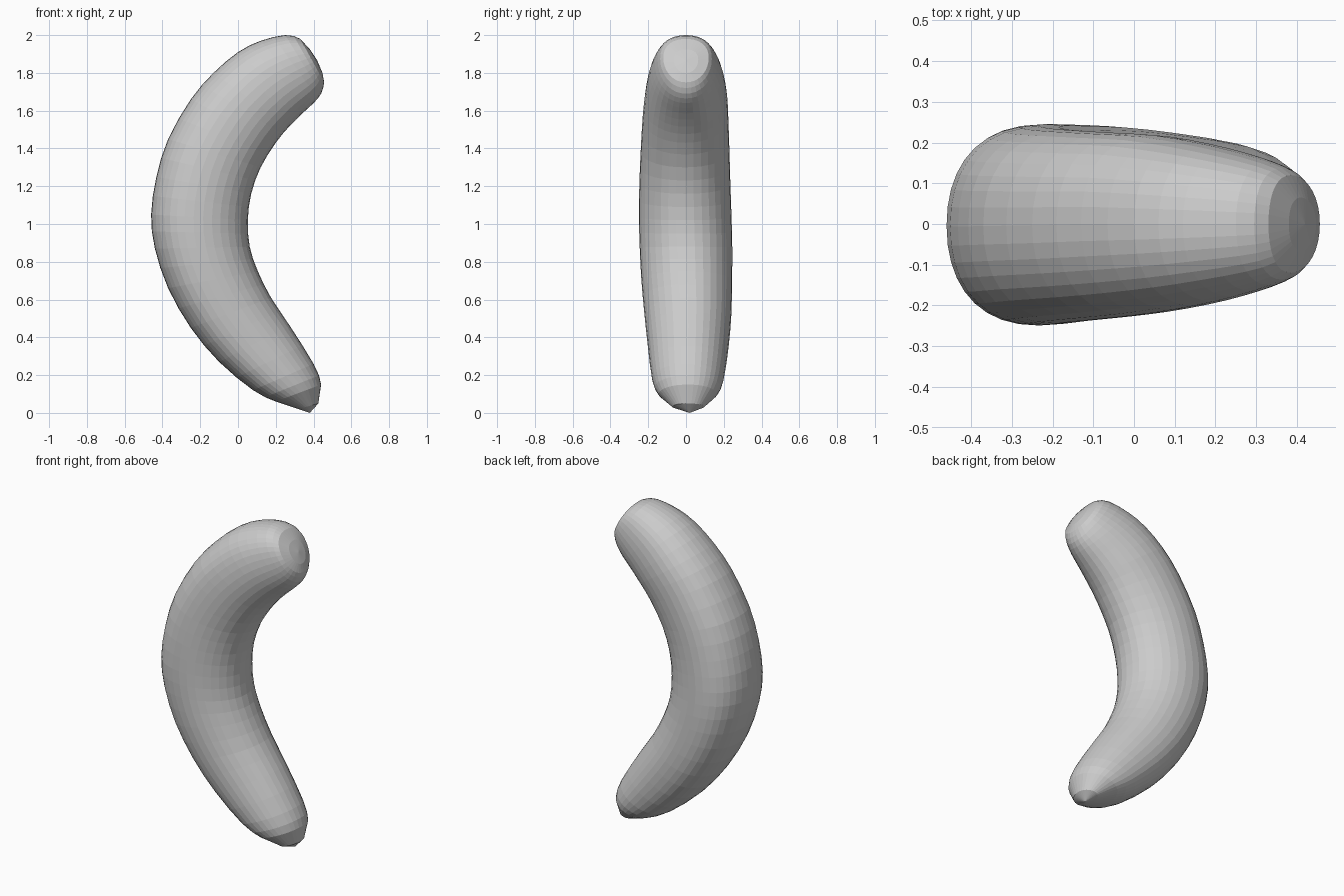
import bpy, bmesh, math
from mathutils import Vector

if "Cube" in bpy.data.objects:
    bpy.data.objects.remove(bpy.data.objects["Cube"])

# Cross-sections along the bend: outer x, outer z, inner x, inner z, half depth, y centre
SECTIONS = [
    (0.32, 0.02, 0.425, 0.05, 0.085, 0.012),
    (0.20, 0.06, 0.44, 0.15, 0.155, 0.01),
    (0.08, 0.12, 0.40, 0.26, 0.19, 0.01),
    (-0.10, 0.27, 0.275, 0.46, 0.214, 0.012),
    (-0.25, 0.45, 0.175, 0.61, 0.23, 0.01),
    (-0.37, 0.66, 0.105, 0.75, 0.24, 0.004),
    (-0.44, 0.87, 0.062, 0.88, 0.245, 0.0),
    (-0.46, 1.05, 0.052, 1.02, 0.245, -0.004),
    (-0.432, 1.25, 0.07, 1.16, 0.241, -0.006),
    (-0.37, 1.45, 0.12, 1.30, 0.235, -0.005),
    (-0.25, 1.66, 0.20, 1.43, 0.227, -0.003),
    (-0.13, 1.80, 0.27, 1.515, 0.218, 0.0),
    (0.00, 1.91, 0.34, 1.585, 0.20, 0.0),
    (0.12, 1.97, 0.40, 1.64, 0.178, 0.0),
    (0.25, 2.00, 0.44, 1.69, 0.15, 0.0),
    (0.33, 1.98, 0.456, 1.75, 0.12, 0.0),
    (0.38, 1.925, 0.447, 1.80, 0.065, 0.0),
]
START_TIP = (0.38, 0.02, 0.0)
END_TIP = (0.42, 0.0, 1.865)
SIDES = 36
FULLNESS = 0.94  # below 1 makes the cross-section slightly fuller than an ellipse
EGG = 0.12       # widest part sits a little towards the outside of the bend


def midpoint(i):
    """Smooth in-between section (Catmull-Rom midpoint)."""
    a, b, c, d = (SECTIONS[k] for k in (i - 1, i, i + 1, i + 2))
    return tuple((9 * (q + r) - p - s) / 16 for p, q, r, s in zip(a, b, c, d))


def full(v):
    return math.copysign(abs(v) ** FULLNESS, v)


# Finer rings in the body, coarser ones at the ends
rings = []
for i, s in enumerate(SECTIONS):
    rings.append(s)
    if 1 <= i < len(SECTIONS) - 2:
        rings.append(midpoint(i))

bm = bmesh.new()
loops = []
for ox, oz, ix, iz, depth, yc in rings:
    outer, inner = Vector((ox, yc, oz)), Vector((ix, yc, iz))
    centre, half = (outer + inner) / 2, (inner - outer) / 2
    loop = []
    for k in range(SIDES):
        a = math.tau * k / SIDES
        side = Vector((0, depth * full(math.sin(a)), 0))
        across = full(math.cos(a)) - EGG * math.sin(a) ** 2
        loop.append(bm.verts.new(centre + half * across + side))
    loops.append(loop)

# Body skin
for lo, hi in zip(loops, loops[1:]):
    for k in range(SIDES):
        n = (k + 1) % SIDES
        bm.faces.new((lo[k], lo[n], hi[n], hi[k]))

# Closed ends
for tip, loop in ((START_TIP, loops[0]), (END_TIP, loops[-1])):
    v = bm.verts.new(tip)
    for k in range(SIDES):
        bm.faces.new((v, loop[k], loop[(k + 1) % SIDES]))

bmesh.ops.recalc_face_normals(bm, faces=bm.faces)
mesh = bpy.data.meshes.new("curved_body")
bm.to_mesh(mesh)
bm.free()
bpy.context.collection.objects.link(bpy.data.objects.new("curved_body", mesh))
